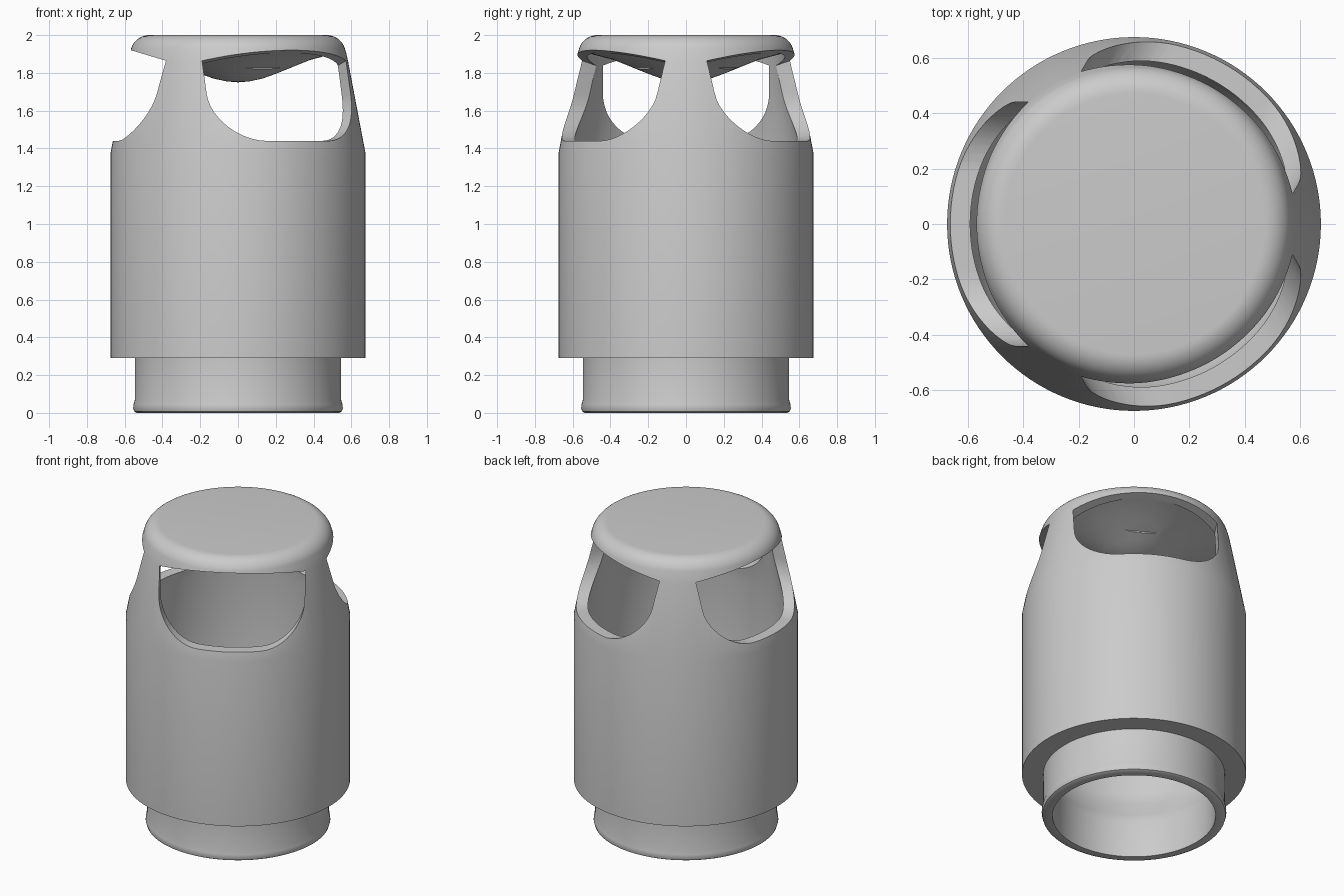
import bpy, bmesh, math
from mathutils import Matrix, Vector

cube = bpy.data.objects.get("Cube")
if cube:
    bpy.data.objects.remove(cube, do_unlink=True)

SEGMENTS = 128
grey = bpy.data.materials.new("plain grey")
grey.use_nodes = True
color = (0.6, 0.6, 0.6, 1)
grey.diffuse_color = color
grey.node_tree.nodes["Principled BSDF"].inputs["Base Color"].default_value = color


def arc(cx, cz, radius, start, end, steps):
    """Points of a circular arc, angles in degrees."""
    angles = [math.radians(start + (end - start) * i / steps) for i in range(steps + 1)]
    return [(cx + radius * math.cos(a), cz + radius * math.sin(a)) for a in angles]


def finish(bm, name):
    bmesh.ops.recalc_face_normals(bm, faces=bm.faces)
    mesh = bpy.data.meshes.new(name)
    bm.to_mesh(mesh)
    bm.free()
    mesh.materials.append(grey)
    obj = bpy.data.objects.new(name, mesh)
    bpy.context.collection.objects.link(obj)
    return obj


def lathe(name, profile):
    bm = bmesh.new()
    verts = [bm.verts.new((r, 0, z)) for r, z in profile]
    edges = [bm.edges.new(pair) for pair in zip(verts, verts[1:])]
    bmesh.ops.spin(bm, geom=verts + edges, cent=(0, 0, 0), axis=(0, 0, 1),
                   angle=math.tau, steps=SEGMENTS, use_merge=False)
    bmesh.ops.remove_doubles(bm, verts=bm.verts, dist=0.0001)
    return finish(bm, name)


def window_cutter(azimuth):
    """Radial prism with rounded lower corners and a top that rises outwards."""
    half, bottom, radius, near, far = 0.44, 1.44, 0.25, 0.26, 0.9
    right = arc(half - radius, bottom + radius, radius, -90, 0, 12)
    outline = right + [(half, None), (-half, None)] + [(-u, z) for u, z in reversed(right)]
    bm = bmesh.new()
    rings = [[bm.verts.new((d, u, 1.75 + 0.3 * d if z is None else z)) for u, z in outline]
             for d in (near, far)]
    for ring in rings:
        bm.faces.new(ring)
    count = len(outline)
    for i in range(count):
        j = (i + 1) % count
        bm.faces.new((rings[0][i], rings[0][j], rings[1][j], rings[1][i]))
    bm.transform(Matrix.Rotation(math.radians(azimuth), 4, 'Z'))
    cutter = finish(bm, "window_cutter")
    cutter.hide_render = True
    return cutter


# Hollow shell: foot ring, straight wall, tapered shoulder and cap
ceiling = [(0, 1.75), (0.06, 1.755), (0.13, 1.77), (0.2, 1.795), (0.38, 1.868), (0.52, 1.905)]
inner_wall = [(0.6, 1.38), (0.6, 0.5), (0.58, 0.42), (0.51, 0.3), (0.49, 0.24), (0.49, 0)]
foot = [(0.535, 0), (0.55, 0.008), (0.555, 0.025), (0.553, 0.045), (0.546, 0.07), (0.546, 0.29)]
wall = [(0.674, 0.29), (0.674, 1.38), (0.583, 1.86), (0.573, 1.905)]
cap = arc(0.47, 1.9, 0.1, 10, 90, 10) + [(0, 2)]
body = lathe("canister_body", ceiling + inner_wall + foot + wall + cap)

# Three windows leave three posts holding the cap
for azimuth in (60, 180, 300):
    cutter = window_cutter(azimuth)
    cut = body.modifiers.new("window", 'BOOLEAN')
    cut.operation = 'DIFFERENCE'
    cut.solver = 'EXACT'
    cut.object = cutter
    bpy.context.view_layer.objects.active = body
    bpy.ops.object.modifier_apply(modifier=cut.name)
    bpy.data.objects.remove(cutter, do_unlink=True)

bpy.ops.object.select_all(action='DESELECT')
body.select_set(True)
bpy.context.view_layer.objects.active = body
bpy.ops.object.shade_smooth_by_angle(angle=math.radians(32))
